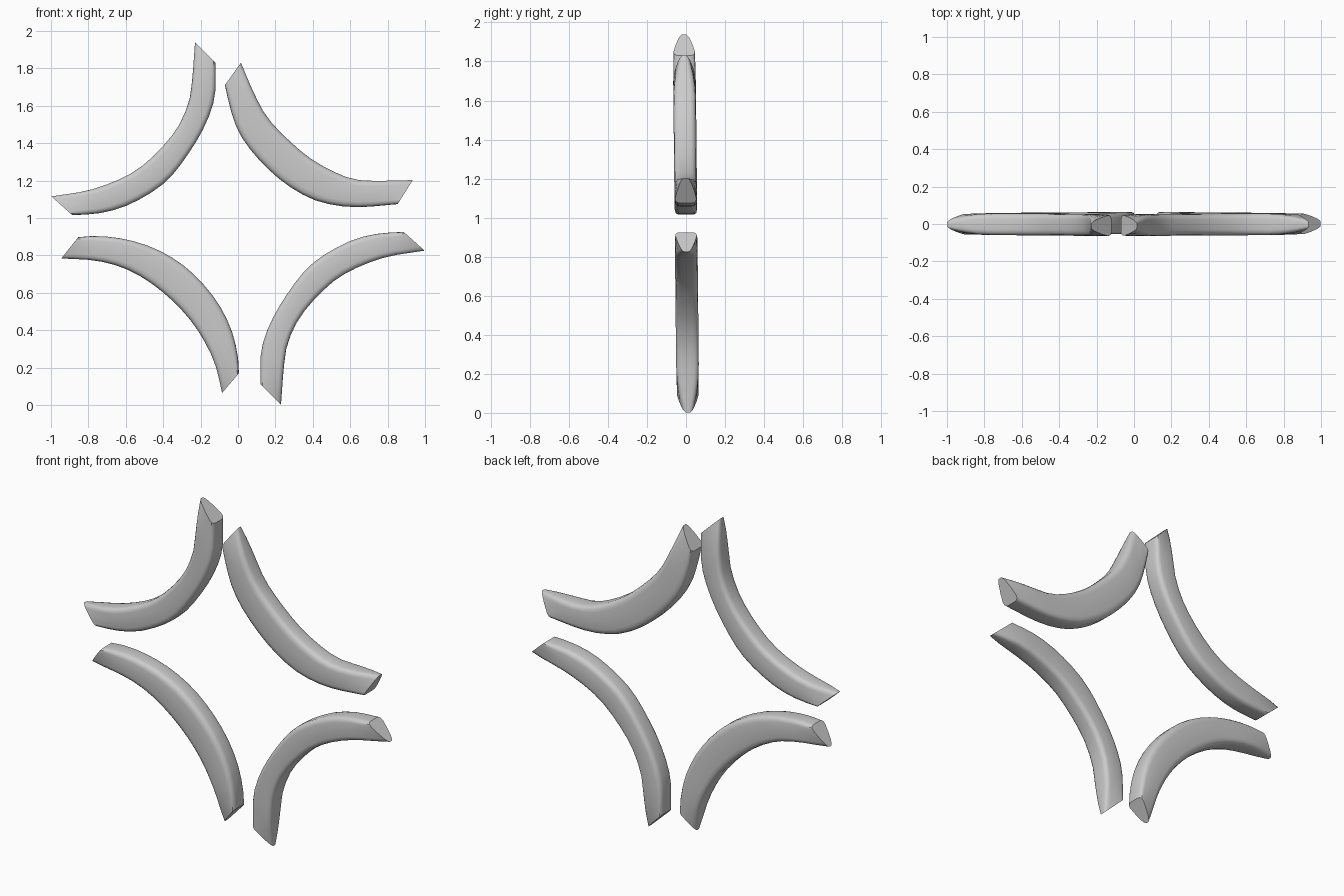
import bpy, bmesh
from mathutils import Vector

if "Cube" in bpy.data.objects:
    bpy.data.objects.remove(bpy.data.objects["Cube"])

STATIONS = 18
HALF = 0.058
MID_Z = 0.97
# half cross-section: (position from convex to concave edge, thickness factor)
SECTION = [(0, .5), (.025, .76), (.09, .93), (.2, 1), (.5, 1.0),
           (.8, 1), (.91, .93), (.975, .76), (1, .5)]
END_TAPER = {0: .68, 1: .3, 2: .08}


def resample(points, n):
    """Smooth curve through the points, n evenly spaced samples."""
    p = [Vector(q) for q in points]
    p = [2 * p[0] - p[1]] + p + [2 * p[-1] - p[-2]]
    dense = []
    for i in range(1, len(p) - 2):
        a, b, c, d = p[i - 1:i + 3]
        for k in range(20):
            t = k / 20
            dense.append(.5 * (2 * b + (c - a) * t + (2 * a - 5 * b + 4 * c - d) * t * t
                               + (3 * b - a - 3 * c + d) * t ** 3))
    dense.append(p[-2])
    dist = [0]
    for a, b in zip(dense, dense[1:]):
        dist.append(dist[-1] + (b - a).length)
    out, j = [], 0
    for k in range(n):
        s = dist[-1] * k / (n - 1)
        while j < len(dist) - 2 and dist[j + 1] < s:
            j += 1
        out.append(dense[j].lerp(dense[j + 1], (s - dist[j]) / (dist[j + 1] - dist[j])))
    return out


def arc_bar(name, convex, concave):
    """Rounded bar lofted between its convex and concave outlines."""
    bm = bmesh.new()
    rings = []
    pairs = zip(resample(convex, STATIONS), resample(concave, STATIONS))
    loop = [(u, -h) for u, h in SECTION] + [(u, h) for u, h in reversed(SECTION)]
    for i, (a, b) in enumerate(pairs):
        taper = END_TAPER.get(min(i, STATIONS - 1 - i), 0)
        ring = []
        for u, h in loop:
            q = a.lerp(b, u)
            y = h * HALF * (1 - taper * u ** 1.5) - 0.01 * (q.y - MID_Z) / MID_Z
            ring.append(bm.verts.new((q.x, y, q.y)))
        rings.append(ring)
    n = len(loop)
    for r, s in zip(rings, rings[1:]):
        for k in range(n):
            bm.faces.new((r[k], r[(k + 1) % n], s[(k + 1) % n], s[k]))
    bm.faces.new(rings[0])
    bm.faces.new(rings[-1])
    bmesh.ops.recalc_face_normals(bm, faces=bm.faces)
    mesh = bpy.data.meshes.new(name)
    bm.to_mesh(mesh)
    bm.free()
    obj = bpy.data.objects.new(name, mesh)
    bpy.context.collection.objects.link(obj)
    bpy.ops.object.select_all(action='DESELECT')
    obj.select_set(True)
    bpy.context.view_layer.objects.active = obj
    bpy.ops.object.shade_smooth_by_angle(angle=0.7)


def half_turn(points):
    return [(-x, 2 * MID_Z - z) for x, z in points]


# upper left bar, and its half-turned copy at lower right
convex = [(-.12, 1.83), (-.123, 1.66), (-.165, 1.52), (-.256, 1.357), (-.39, 1.19),
          (-.576, 1.074), (-.736, 1.026), (-.886, 1.015)]
concave = [(-.23, 1.938), (-.245, 1.74), (-.267, 1.608), (-.336, 1.464), (-.47, 1.314),
           (-.6, 1.223), (-.79, 1.15), (-.998, 1.115)]
arc_bar("upper_left_arc", convex, concave)
arc_bar("lower_right_arc", half_turn(convex), half_turn(concave))

# upper right bar
arc_bar("upper_right_arc",
        [(-.07, 1.71), (-.037, 1.57), (.01, 1.448), (.1, 1.325), (.235, 1.197),
         (.384, 1.106), (.518, 1.068), (.66, 1.058), (.854, 1.074)],
        [(.016, 1.83), (.075, 1.69), (.155, 1.54), (.277, 1.41), (.41, 1.303),
         (.58, 1.218), (.704, 1.199), (.934, 1.202)])

# lower left bar
arc_bar("lower_left_arc",
        [(-.854, .897), (-.736, .903), (-.576, .88), (-.416, .823), (-.267, .726),
         (-.133, .582), (-.048, .433), (-.005, .288), (.005, .17)],
        [(-.945, .783), (-.79, .775), (-.656, .748), (-.523, .689), (-.39, .593),
         (-.272, .475), (-.187, .353), (-.123, .219), (-.085, .064)])
